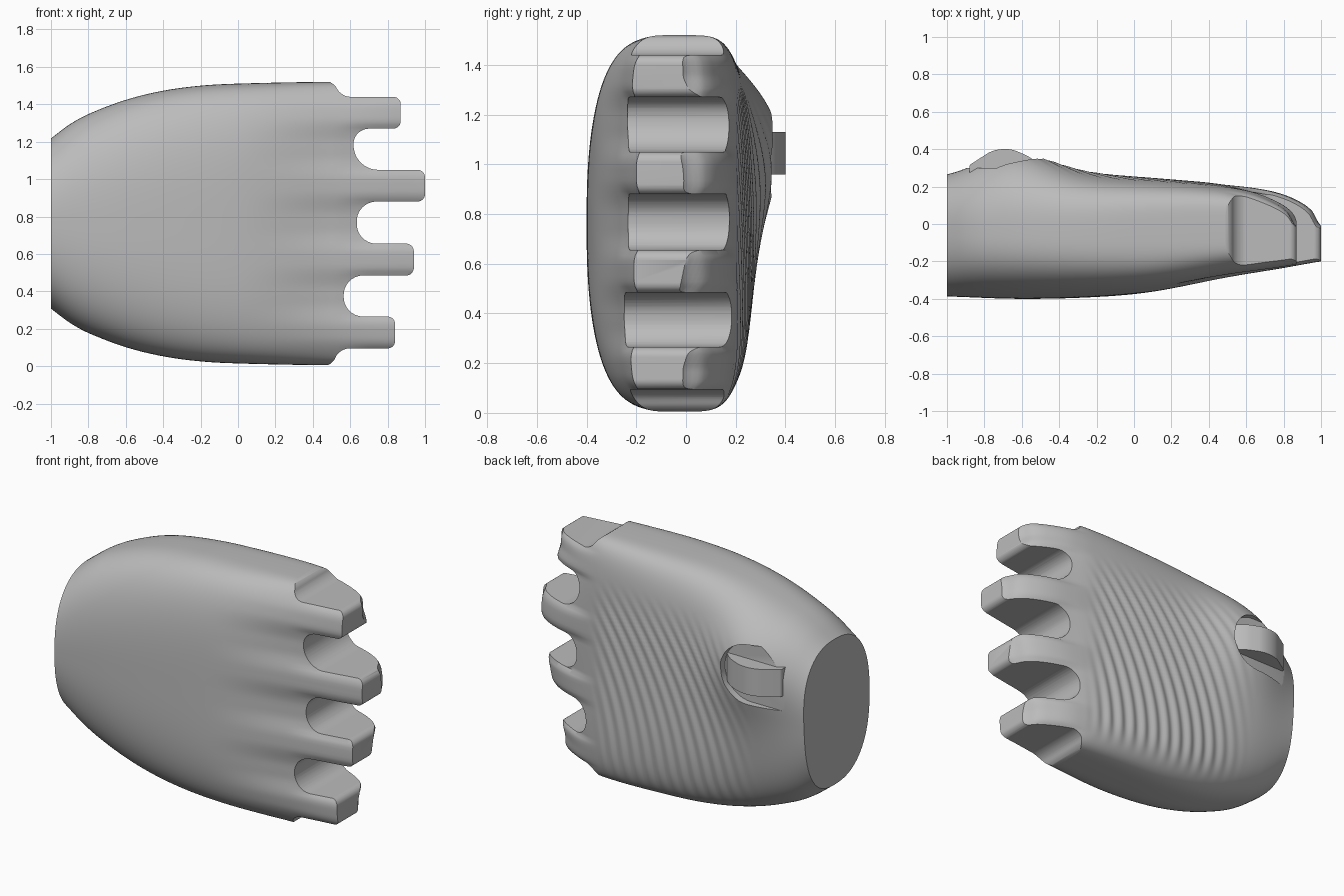
import bpy, bmesh, math
from mathutils import Vector

if "Cube" in bpy.data.objects:
    bpy.data.objects.remove(bpy.data.objects["Cube"])

grey = bpy.data.materials.new("plain grey")
grey.use_nodes = True
colour = (0.5, 0.5, 0.5, 1)
grey.diffuse_color = colour
grey.node_tree.nodes["Principled BSDF"].inputs["Base Color"].default_value = colour


def curve(pts, x):
    """Smooth value at x through (x, value) points."""
    if x <= pts[0][0]:
        return pts[0][1]
    if x >= pts[-1][0]:
        return pts[-1][1]
    i = max(k for k in range(len(pts) - 1) if pts[k][0] <= x)

    def slope(k):
        a, b = pts[max(k - 1, 0)], pts[min(k + 1, len(pts) - 1)]
        return (b[1] - a[1]) / (b[0] - a[0])
    (x0, y0), (x1, y1) = pts[i], pts[i + 1]
    h, rise = x1 - x0, y1 - y0
    t = (x - x0) / h
    bend = (1 - t) * (h * slope(i) - rise) - t * (h * slope(i + 1) - rise)
    return y0 + rise * t + t * (1 - t) * bend


def ramp(a, b, x):
    t = min(max((x - a) / (b - a), 0), 1)
    return t * t * (3 - 2 * t)


def rounded(points, steps=10):
    """Round each (u, v, size) corner of a closed outline."""
    out = []
    for i, (u, v, size) in enumerate(points):
        p = Vector((u, v))
        if size == 0:
            out.append(p)
            continue
        a = p + (Vector(points[i - 1][:2]) - p).normalized() * size
        b = p + (Vector(points[(i + 1) % len(points)][:2]) - p).normalized() * size
        ca, cb = a.lerp(p, 0.55), b.lerp(p, 0.55)
        for k in range(steps + 1):
            t = k / steps
            s = 1 - t
            out.append(a * s**3 + ca * 3 * s * s * t + cb * 3 * s * t * t + b * t**3)
    return out


def finish(name, bm):
    bmesh.ops.recalc_face_normals(bm, faces=bm.faces)
    mesh = bpy.data.meshes.new(name)
    bm.to_mesh(mesh)
    bm.free()
    mesh.materials.append(grey)
    ob = bpy.data.objects.new(name, mesh)
    bpy.context.collection.objects.link(ob)
    return ob


def prism(name, outline, place, low, high):
    bm = bmesh.new()
    rings = [[bm.verts.new(place(p, d)) for p in outline] for d in (low, high)]
    n = len(outline)
    for i in range(n):
        j = (i + 1) % n
        bm.faces.new((rings[0][i], rings[0][j], rings[1][j], rings[1][i]))
    for r in rings:
        bm.faces.new(r)
    return finish(name, bm)


def select(ob):
    bpy.ops.object.select_all(action='DESELECT')
    ob.select_set(True)
    bpy.context.view_layer.objects.active = ob


def boolean(ob, cutter, operation):
    mod = ob.modifiers.new("cut", 'BOOLEAN')
    mod.operation, mod.object, mod.solver = operation, cutter, 'EXACT'
    select(ob)
    bpy.ops.object.modifier_apply(modifier=mod.name)
    bpy.data.objects.remove(cutter)


# Profiles of the hand along its length
MID = 0.7625
half_height = [(-1, .455), (-.9, .53), (-.8, .585), (-.6, .661), (-.4, .71),
               (-.2, .737), (0, .748), (.45, .757), (1.1, .757)]
front = [(-1, -.387), (-.6, -.4), (-.2, -.39), (.1, -.362), (.5, -.285),
         (.8, -.235), (1, -.2), (1.1, -.19)]
back = [(-1, .25), (-.7, .272), (-.3, .262), (0, .248), (.45, .212), (.62, .195),
        (.76, .169), (.87, .127), (.95, .07), (.99, 0), (1.05, -.05)]
front_boxiness = [(-1, 2.4), (-.5, 2.9), (0, 3.5), (.5, 4.4), (.8, 5.5), (1.1, 5.5)]
back_boxiness = [(-1, 2.5), (-.5, 3.2), (0, 4.2), (.5, 5.5), (1.1, 6)]

# Fingers from bottom to top: centre height and tip
fingers = [(.18, .84), (.57, .94), (.965, 1), (1.355, .87)]
# Inner ends of the gaps: lower and upper corner
gaps = [(.565, .565), (.635, .635), (.64, .6)]
HALF = .085
ROWS, SIDE, END = 190, 110, 1.05


def surface(x, t, is_back):
    n = curve(back_boxiness if is_back else front_boxiness, x)
    z = MID + curve(half_height, x) * t
    round_ = max(1 - abs(t) ** n, 0) ** (1 / n)
    gap = min(abs(z - c) for c, tip in fingers) / HALF
    middle = -.04
    if not is_back:
        y = curve(front, x) + .022 * ramp(0, .65, x) * ramp(.3, 1.9, gap)
        y += .012 * ramp(.5, .75, x) * min(gap, 1) ** 6
        return Vector((x, middle + (y - middle) * round_, z))
    # Shorter fingers start curling earlier
    shift = curve(fingers, z) - 1
    y = curve(back, x - shift * ramp(.3, .75, x))
    y -= .02 * ramp(.45, .7, x) * min(gap, 1) ** 6
    # Mound around the thumb
    y += .125 * math.exp(-((x + .65) / .3) ** 2 - ((z - 1.15) / .38) ** 2)
    y = middle + (y - middle) * round_
    # Curved palm ridges
    mask = ramp(-.7, -.3, x) * (1 - ramp(.35, .55, x))
    mask *= ramp(-.95, -.7, t) * (1 - ramp(.35, .75, t))
    y += .006 * mask * math.sin(2 * math.pi * (x - .35 * (z - .1) ** 2) / .085)
    return Vector((x, y, z))


# Hand body, lofted from end to end
bm = bmesh.new()
rings = []
for r in range(ROWS + 1):
    x = -1 + (END + 1) * r / ROWS
    angles = [-math.pi / 2 + math.pi * k / SIDE for k in range(SIDE + 1)]
    pts = [surface(x, math.sin(a), False) for a in angles]
    pts += [surface(x, math.sin(a), True) for a in reversed(angles[1:-1])]
    rings.append([bm.verts.new(p) for p in pts])
for a, b in zip(rings, rings[1:]):
    for i in range(len(a)):
        j = (i + 1) % len(a)
        bm.faces.new((a[i], a[j], b[j], b[i]))
bm.faces.new(rings[0])
bm.faces.new(rings[-1])
hand = finish("hand", bm)

# Outline with fingers, used to trim the loft
outline = [(-1.2, -.2, 0), (.3, -.2, 0), (.3, -.01, 0), (.5, .003, .04), (.545, .095, .05)]
for i, (c, tip) in enumerate(fingers):
    if i:
        outline.append((gaps[i - 1][1], c - HALF, .105))
    outline += [(tip, c - HALF, .04), (tip, c + HALF, .04)]
    if i < len(gaps):
        outline.append((gaps[i][0], c + HALF, .105))
outline += [(.55, 1.44, .05), (.51, 1.522, .04), (.3, 1.535, 0), (.3, 1.7, 0), (-1.2, 1.7, 0)]
trim = prism("trim", rounded(outline), lambda p, d: (p.x, d, p.y), -.7, .7)
boolean(hand, trim, 'INTERSECT')

# Recess around the thumb
slot = rounded([(-1.1, .865, 0), (-.48, .865, .18), (-.48, 1.23, .18), (-1.1, 1.23, 0)])
recess = prism("recess", slot, lambda p, d: (p.x, d, p.y), .3, .6)
boolean(hand, recess, 'DIFFERENCE')

# Thumb
side = rounded([(-.88, .25, 0), (-.88, .315, .01), (-.71, .425, .09),
                (-.5, .335, .09), (-.46, .25, 0)])
thumb = prism("thumb", side, lambda p, d: (p.x, p.y, d), .96, 1.13)

for ob in (hand, thumb):
    select(ob)
    bpy.ops.object.shade_smooth_by_angle(angle=math.radians(35))
